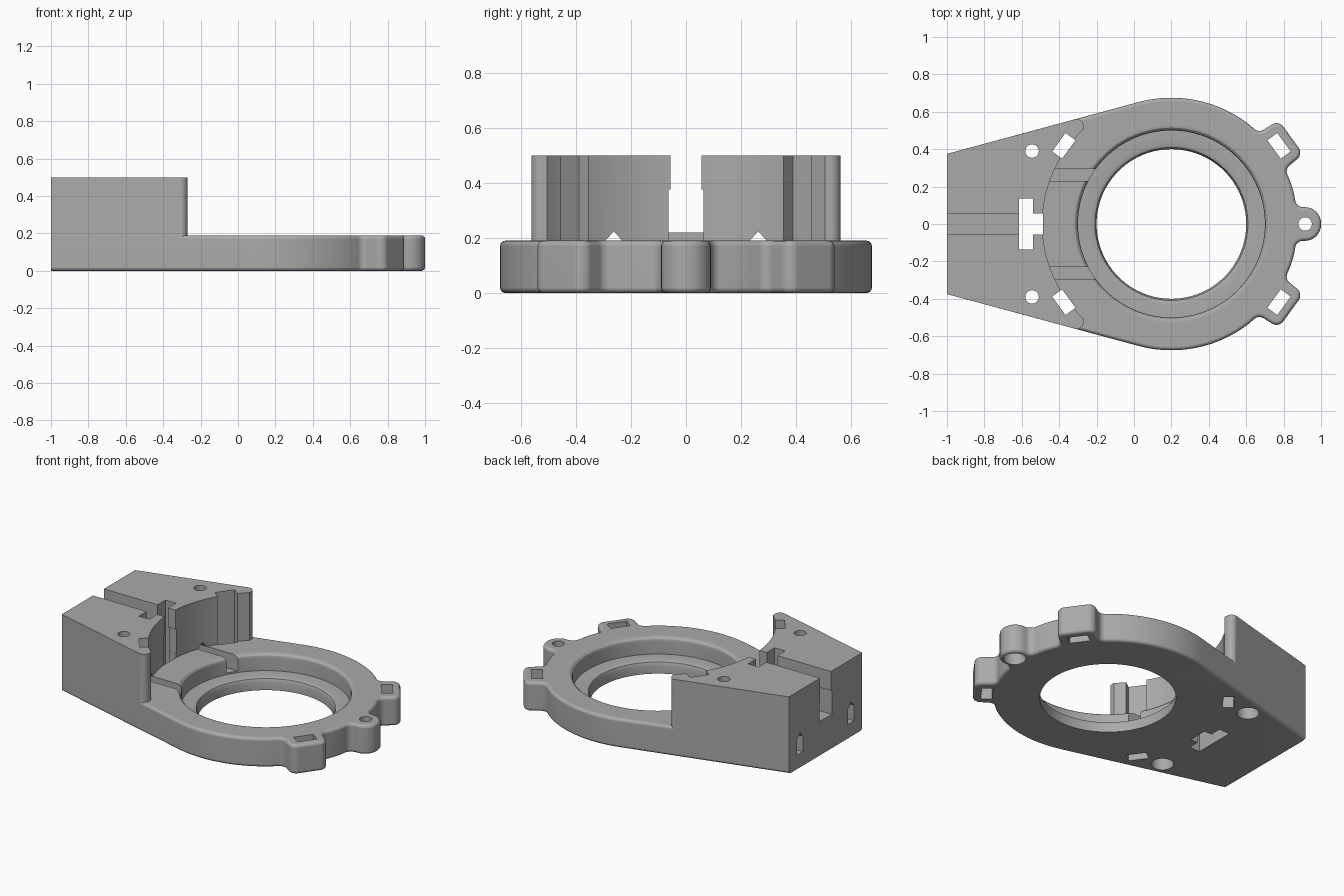
import bpy, bmesh
from math import cos, sin, pi, radians, sqrt
from mathutils import Vector, Matrix

cube = bpy.data.objects.get("Cube")
if cube:
    bpy.data.objects.remove(cube, do_unlink=True)

CX = 0.2             # centre of the ring along x
R = 0.675            # outer ring radius
H = 0.19             # plate thickness
TOP = 0.5            # block height
EAR = radians(36)    # direction of the slotted ears

grey = bpy.data.materials.new("plain grey")
grey.use_nodes = True
colour = (0.4, 0.4, 0.4, 1)
grey.diffuse_color = colour
grey.node_tree.nodes["Principled BSDF"].inputs["Base Color"].default_value = colour


def polar(r, deg):
    return (CX + r * cos(radians(deg)), r * sin(radians(deg)), 0)


def ear_point(u, t, r=0):
    """Point at radial distance u and tangential offset t on the ear axis."""
    return (CX + u * cos(EAR) - t * sin(EAR), u * sin(EAR) + t * cos(EAR), r)


def mirrored(half):
    """Close a half outline by reflecting it across y = 0."""
    return half + [(x, -y, r) for x, y, r in reversed(half) if abs(y) > 1e-5]


def rounded(points, steps=6):
    """Round every corner of (x, y, radius) by its radius."""
    out = []
    for i, (x, y, r) in enumerate(points):
        p = Vector((x, y))
        if r == 0:
            out.append(p)
            continue
        a = Vector(points[i - 1][:2]) - p
        b = Vector(points[(i + 1) % len(points)][:2]) - p
        half = a.angle(b) / 2
        trim = r * cos(half) / sin(half)
        a.normalize()
        b.normalize()
        start, end = a * trim, b * trim
        centre = (a + b).normalized() * (r / sin(half))
        for k in range(steps + 1):
            d = (start - centre).lerp(end - centre, k / steps)
            # even spacing is close enough for such short arcs
            out.append(p + centre + d.normalized() * r)
    return out


def finish(name, bm):
    bmesh.ops.recalc_face_normals(bm, faces=bm.faces)
    mesh = bpy.data.meshes.new(name)
    bm.to_mesh(mesh)
    bm.free()
    mesh.materials.append(grey)
    obj = bpy.data.objects.new(name, mesh)
    bpy.context.collection.objects.link(obj)
    return obj


def prism(name, points, z0, z1, rim=0, matrix=None):
    """Extrude a 2D outline, optionally rounding its top and bottom rims."""
    bm = bmesh.new()
    face = bm.faces.new([bm.verts.new((p[0], p[1], z0)) for p in points])
    ext = bmesh.ops.extrude_face_region(bm, geom=[face])["geom"]
    bmesh.ops.translate(bm, vec=(0, 0, z1 - z0),
                        verts=[g for g in ext if isinstance(g, bmesh.types.BMVert)])
    if rim:
        edges = [e for e in bm.edges if abs(e.verts[0].co.z - e.verts[1].co.z) < 1e-6]
        bmesh.ops.bevel(bm, geom=edges, offset=rim, segments=4, profile=0.5,
                        affect="EDGES", clamp_overlap=False)
    if matrix:
        bm.transform(matrix)
    return finish(name, bm)


def box(name, x0, x1, y, z0, z1):
    return prism(name, [(x0, -y), (x1, -y), (x1, y), (x0, y)], z0, z1)


def lathe(name, profile, x, y, n):
    """Revolve an (r, z) profile about a vertical axis, capping both ends."""
    bm = bmesh.new()
    rings = [[bm.verts.new((x + r * cos(2 * pi * k / n), y + r * sin(2 * pi * k / n), z))
              for k in range(n)] for r, z in profile]
    for lo, hi in zip(rings, rings[1:]):
        for k in range(n):
            j = (k + 1) % n
            bm.faces.new((lo[k], lo[j], hi[j], hi[k]))
    bm.faces.new(rings[0])
    bm.faces.new(rings[-1])
    return finish(name, bm)


# Ring plate: round body, rounded centre lug, two ears and a tapering tail
slope = sin(radians(15.1)) / cos(radians(15.1))
tail = (-1.06, 0.375 - 0.06 * slope, 0)
lug = 0.09
half = [(1.0, lug, 0.085), (CX + sqrt(R * R - lug * lug), lug, 0.04)]
half += [polar(R, d) for d in (14, 16, 18, 20)]
half += [ear_point(0.664, -0.12, 0.04), ear_point(0.79, -0.112, 0.045),
         ear_point(0.79, 0.112, 0.045), ear_point(0.664, 0.12, 0.04)]
half += [polar(R, 52 + 53.1 * k / 24) for k in range(25)]
half.append(tail)
body = prism("mounting_bracket", rounded(mirrored(half)), 0, H, rim=0.02)

# Tall clamp block with a concave front
tip = -0.27
half = [tail, (tip, 0.375 + (1 + tip) * slope, 0.035)]
half += [polar(0.69, 133 + 47 * k / 24) for k in range(25)]
block = prism("clamp_block", rounded(mirrored(half)), 0.03, TOP)

# Cutters
cutters = [box("tail_trim", -1.3, -1.0, 1, -0.2, 0.8)]
cutters.append(lathe("bore", [(0.4, -0.1), (0.4, 0.05), (0.409, 0.071), (0.43, 0.08),
                              (0.5, 0.08), (0.5, 0.16), (0.504, 0.175), (0.515, 0.186),
                              (0.535, 0.191), (0.535, 0.25)], CX, 0, 96))

# Screw holes, wider from below
for x, y in ((-0.545, 0.39), (-0.545, -0.39), (0.915, 0)):
    cutters.append(lathe("screw_hole", [(0.066, -0.1), (0.066, 0.1), (0.036, 0.1),
                                        (0.036, 0.7)], x, y, 32))

# Slots through the ears and through the block face
for sx in (1, -1):
    for sy in (1, -1):
        r0 = 0.678
        corners = [ear_point(u, t) for u, t in
                   ((r0, -0.061), (0.744, -0.061), (0.744, 0.061), (r0, 0.061))]
        cutters.append(prism("ear_slot", [(CX + sx * (x - CX), sy * y)
                                          for x, y, _ in corners], -0.1, 0.7))

# Central rod slot, nut pocket and its neck
cutters.append(box("rod_slot_upper", -1.2, -0.4, 0.056, 0.3, 0.7))
cutters.append(box("rod_slot_lower", -1.2, -0.4, 0.064, 0.22, 0.375))
cutters.append(box("nut_pocket", -0.615, -0.54, 0.136, -0.1, 0.7))
cutters.append(box("pocket_neck", -0.56, -0.487, 0.063, -0.1, 0.3))

# Peaked channels running lengthwise from the tail into the bore
along_x = Matrix(((0, 0, 1, 0), (1, 0, 0, 0), (0, 1, 0, 0), (0, 0, 0, 1)))
for s in (1, -1):
    y = s * 0.262
    w = 0.031
    cutters.append(prism("channel", [(y - w, 0.09), (y + w, 0.09), (y + w, H),
                                     (y, 0.224), (y - w, H)], -1.2, -0.15, matrix=along_x))

# Combine everything into one solid
for tool, mode in [(block, "UNION")] + [(c, "DIFFERENCE") for c in cutters]:
    mod = body.modifiers.new(tool.name, "BOOLEAN")
    mod.operation = mode
    mod.solver = "EXACT"
    mod.object = tool
    tool.hide_render = True
bpy.context.view_layer.update()
solid = bpy.data.meshes.new_from_object(
    body.evaluated_get(bpy.context.evaluated_depsgraph_get()))
body.modifiers.clear()
body.data = solid
for tool in [block] + cutters:
    bpy.data.objects.remove(tool, do_unlink=True)

# Smooth curved walls, keep edges crisp
bpy.ops.object.select_all(action="DESELECT")
body.select_set(True)
bpy.context.view_layer.objects.active = body
bpy.ops.object.shade_smooth_by_angle(angle=radians(30))
weighted = body.modifiers.new("even_normals", "WEIGHTED_NORMAL")
weighted.keep_sharp = True
